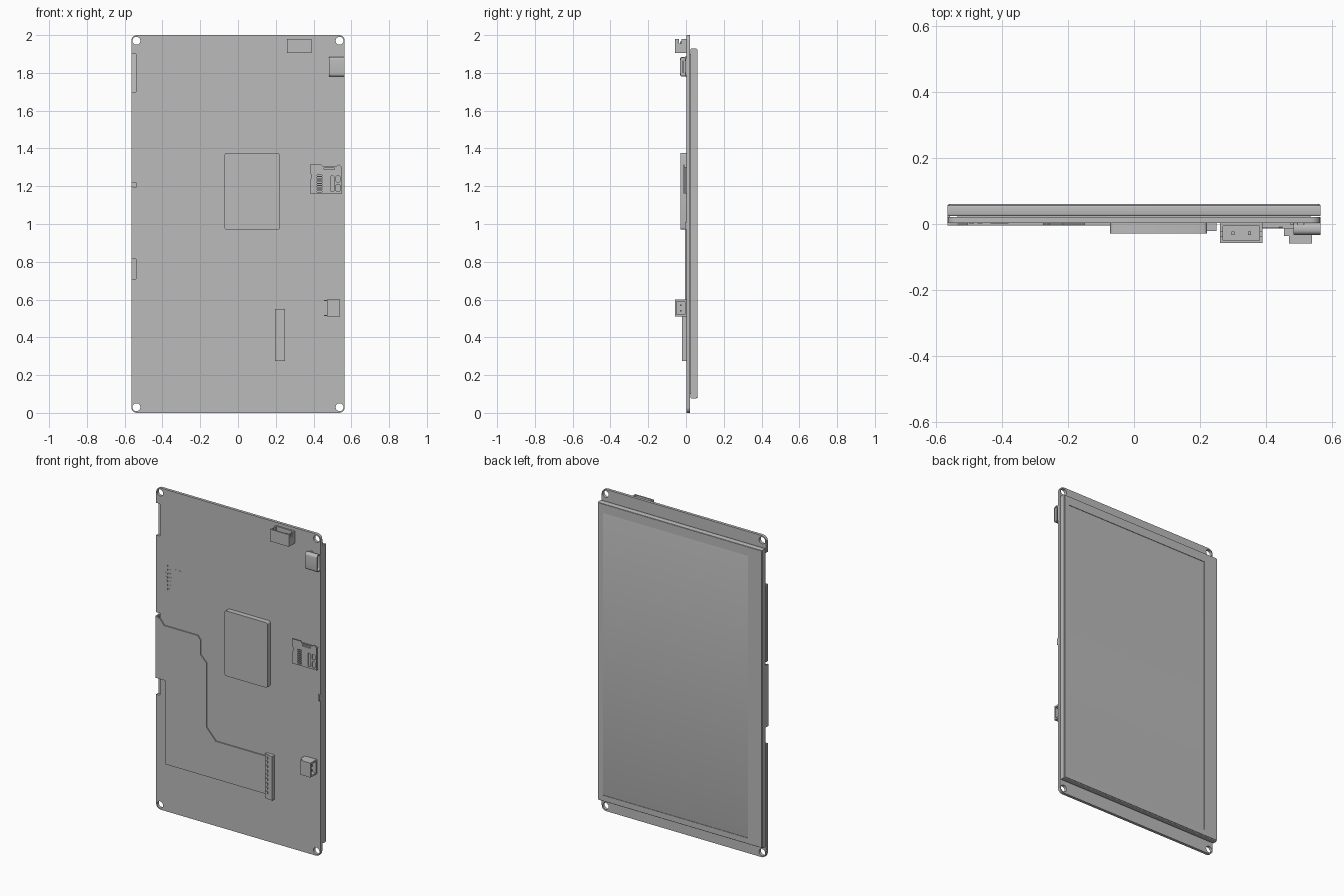
import bpy, bmesh, math
from mathutils import Matrix

cube = bpy.data.objects.get("Cube")
if cube:
    bpy.data.objects.remove(cube, do_unlink=True)

grey = bpy.data.materials.new("plain grey")
grey.use_nodes = True
GREY = (0.5, 0.5, 0.5, 1)
grey.diffuse_color = GREY
grey.node_tree.nodes["Principled BSDF"].inputs["Base Color"].default_value = GREY

# profile axes -> world axes, by direction of extrusion
AXES = {
    "x": Matrix(((0, 0, 1, 0), (1, 0, 0, 0), (0, 1, 0, 0), (0, 0, 0, 1))),
    "y": Matrix(((1, 0, 0, 0), (0, 0, -1, 0), (0, 1, 0, 0), (0, 0, 0, 1))),
    "z": Matrix.Identity(4),
}
parts = []


def rect(a0, a1, b0, b1, r=0.0, n=5):
    """Rectangle outline, with rounded corners if r > 0."""
    if r == 0:
        return [(a0, b0), (a1, b0), (a1, b1), (a0, b1)]
    pts = []
    corners = [(a1 - r, b1 - r), (a0 + r, b1 - r), (a0 + r, b0 + r), (a1 - r, b0 + r)]
    for k, (ca, cb) in enumerate(corners):
        for i in range(n + 1):
            t = math.pi / 2 * (k + i / n)
            pts.append((ca + r * math.cos(t), cb + r * math.sin(t)))
    return pts


def circle(a, b, r, n=24):
    return [(a + r * math.cos(2 * math.pi * i / n), b + r * math.sin(2 * math.pi * i / n))
            for i in range(n)]


def extrude(name, loops, lo, hi, axis="y"):
    """Solid from an outline (first loop) with holes (other loops)."""
    curve = bpy.data.curves.new(name, "CURVE")
    curve.dimensions = "2D"
    curve.fill_mode = "BOTH"
    curve.extrude = (hi - lo) / 2
    for loop in loops:
        s = curve.splines.new("POLY")
        s.points.add(len(loop) - 1)
        for p, (a, b) in zip(s.points, loop):
            p.co = (a, b, 0, 1)
        s.use_cyclic_u = True
    tmp = bpy.data.objects.new(name + "_outline", curve)
    bpy.context.collection.objects.link(tmp)
    deps = bpy.context.evaluated_depsgraph_get()
    mesh = bpy.data.meshes.new_from_object(tmp.evaluated_get(deps))
    bpy.data.objects.remove(tmp, do_unlink=True)
    bpy.data.curves.remove(curve)
    mid = (lo + hi) / 2
    bm = bmesh.new()
    bm.from_mesh(mesh)
    shift = Matrix.Translation((0, 0, -mid if axis == "y" else mid))
    bm.transform(AXES[axis] @ shift)
    bmesh.ops.remove_doubles(bm, verts=bm.verts, dist=1e-5)
    bmesh.ops.recalc_face_normals(bm, faces=bm.faces)
    bm.to_mesh(mesh)
    bm.free()
    mesh.name = name
    mesh.materials.clear()
    mesh.materials.append(grey)
    obj = bpy.data.objects.new(name, mesh)
    bpy.context.collection.objects.link(obj)
    parts.append(obj)
    return obj


def box(name, x0, x1, y0, y1, z0, z1):
    return extrude(name, [rect(x0, x1, z0, z1)], y0, y1)


W = 0.565        # half width
FRONT = 0.003    # front face of the board
BACK = 0.021     # back face of the board

# circuit board with edge notches and mounting holes
outline = rect(-W, W, 0, 2, 0.03)
right_side = outline[:6]
left_top, left_bottom, right_bottom = outline[6:12], outline[12:18], outline[18:]
notches = []
for z1, z0 in ((1.9, 1.7), (1.22, 0.71)):
    notches += [(-W, z1), (-0.54, z1), (-0.54, z0), (-W, z0)]
board = right_side + left_top + notches + left_bottom + right_bottom
holes = [circle(sx * 0.538, z, 0.021) for sx in (-1, 1) for z in (0.03, 1.97)]
extrude("circuit_board", [board] + holes, FRONT, BACK)

# display panel with a shallow recessed screen on the back
box("mounting_tape", -0.535, 0.535, BACK, 0.025, 0.1, 1.9)
extrude("display_body", [rect(0.024, 0.057, 0.075, 1.93, 0.006, 3)], -W, W, "x")
extrude("display_bezel", [rect(-W + 0.003, W - 0.003, 0.08, 1.925, 0.004, 3),
                          rect(-0.47, 0.53, 0.115, 1.87)], 0.055, 0.06)

# ribbon cable, folded around the board edge
ribbon = [(-W, 1.2), (-0.535, 1.19), (-0.505, 1.155), (-0.275, 1.155), (-0.255, 1.13),
          (-0.255, 1.04), (-0.215, 1.0), (-0.215, 0.6), (-0.15, 0.53), (0.2, 0.53),
          (0.2, 0.295), (-0.5, 0.295), (-0.5, 0.815), (-W, 0.815)]
extrude("ribbon_cable", [ribbon], -0.004, FRONT + 0.001)
box("ribbon_fold", -W, -0.558, -0.004, 0.03, 0.815, 1.2)

# ribbon socket with a row of contacts
box("ribbon_socket", 0.195, 0.25, -0.015, FRONT, 0.275, 0.55)
box("ribbon_socket_latch", 0.222, 0.25, -0.021, -0.014, 0.275, 0.55)
for i in range(9):
    z = 0.305 + i * 0.027
    box("ribbon_contact", 0.203, 0.216, -0.019, -0.014, z, z + 0.015)

# processor module
extrude("processor_module", [rect(-0.072, 0.222, 0.97, 1.375, 0.012, 4)], -0.029, FRONT)

# battery socket: open at the top, with slotted end walls
box("battery_socket_floor", 0.26, 0.39, -0.058, FRONT, 1.905, 1.92)
extrude("battery_socket_walls", [rect(0.26, 0.39, -0.058, FRONT),
                                 rect(0.27, 0.38, -0.05, -0.006)], 1.915, 1.955, "z")
box("battery_socket_front_wall", 0.26, 0.39, -0.058, -0.05, 1.95, 1.98)
box("battery_socket_back_wall", 0.26, 0.39, -0.006, FRONT, 1.95, 1.98)
for x in (0.26, 0.38):
    box("battery_socket_front_cheek", x, x + 0.01, -0.052, -0.036, 1.95, 1.98)
    box("battery_socket_back_cheek", x, x + 0.01, -0.024, -0.004, 1.95, 1.98)
for x in (0.3, 0.35):
    box("battery_pin", x - 0.005, x + 0.005, -0.033, -0.023, 1.915, 1.965)

# power socket: rounded shell open to the side, with a tongue
extrude("power_socket_shell", [rect(-0.033, FRONT, 1.78, 1.885, 0.015),
                               rect(-0.028, -0.002, 1.785, 1.88, 0.012)], 0.485, W, "x")
extrude("power_socket_back", [rect(-0.032, FRONT, 1.782, 1.883, 0.014)], 0.483, 0.495, "x")
box("power_socket_tongue", 0.49, 0.555, -0.018, -0.012, 1.8, 1.865)
for z in (1.785, 1.868):
    box("power_socket_foot", 0.495, 0.515, -0.004, FRONT, z - 0.006, z + 0.018)
for i in range(6):
    z = 1.8 + i * 0.012
    box("power_socket_lead", 0.475, 0.49, -0.003, FRONT, z, z + 0.006)

# memory card slot: pressed cover with windows above a base
cover = [(0.38, 1.162), (0.55, 1.162), (0.55, 1.3), (0.535, 1.315), (0.52, 1.305),
         (0.45, 1.305), (0.44, 1.315), (0.38, 1.315), (0.38, 1.27), (0.388, 1.262),
         (0.388, 1.24), (0.38, 1.232)]
windows = [rect(0.49, 0.508, 1.172, 1.255, 0.006, 3),
           rect(0.518, 0.54, 1.172, 1.21, 0.008, 3),
           rect(0.518, 0.54, 1.222, 1.255, 0.008, 3),
           rect(0.455, 0.51, 1.288, 1.297)]
windows += [rect(0.418, 0.445, 1.17 + i * 0.012, 1.176 + i * 0.012) for i in range(8)]
extrude("card_slot_cover", [cover] + windows, -0.014, -0.009)
box("card_slot_base", 0.388, 0.545, -0.003, FRONT, 1.165, 1.3)
for z in (1.162, 1.296):
    box("card_slot_side", 0.39, 0.55, -0.011, FRONT, z, z + 0.005)
box("card_slot_end", 0.39, 0.395, -0.011, FRONT, 1.162, 1.3)

# side socket: box open towards the edge, with pins and leads
extrude("side_socket_shell", [rect(-0.059, FRONT, 0.51, 0.6),
                              rect(-0.051, -0.006, 0.52, 0.59)], 0.47, 0.54, "x")
box("side_socket_back", 0.47, 0.482, -0.055, FRONT, 0.512, 0.598)
for z in (0.54, 0.57):
    box("side_socket_pin", 0.475, 0.53, -0.032, -0.024, z - 0.004, z + 0.004)
for z in (0.513, 0.592):
    box("side_socket_lead", 0.455, 0.475, -0.036, FRONT, z, z + 0.006)

# small button on the board edge
box("edge_button", 0.553, W, -0.004, BACK, 0.97, 1.01)

# thin solder pads near the upper left and lower edge
for i in range(7):
    for x in (-0.5, -0.475):
        box("solder_pad", x, x + 0.015, FRONT - 0.001, FRONT + 0.001,
            1.38 + i * 0.024, 1.39 + i * 0.024)
box("solder_plate", -0.435, -0.38, FRONT - 0.001, FRONT + 0.001, 1.45, 1.52)

# soft shading on the rounded corners only
bpy.ops.object.select_all(action="DESELECT")
for obj in parts:
    obj.select_set(True)
bpy.context.view_layer.objects.active = parts[0]
bpy.ops.object.shade_smooth_by_angle(angle=math.radians(30))
